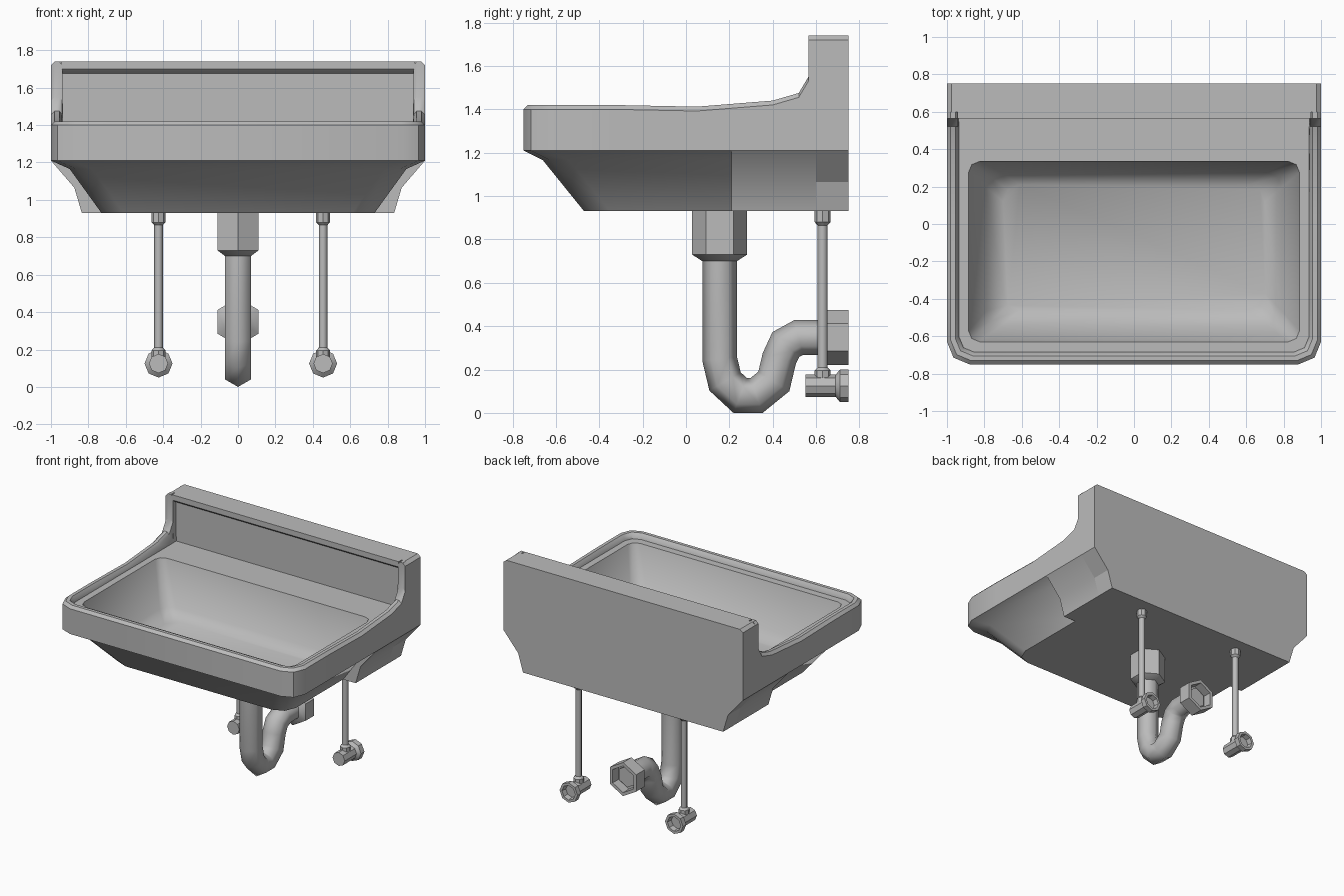
import bpy, bmesh, math
from mathutils import Vector

if "Cube" in bpy.data.objects:
    bpy.data.objects.remove(bpy.data.objects["Cube"])

grey = bpy.data.materials.new("ceramic_grey")
grey.use_nodes = True
grey.diffuse_color = (0.5, 0.5, 0.5, 1)
grey.node_tree.nodes["Principled BSDF"].inputs["Base Color"].default_value = (0.5, 0.5, 0.5, 1)


def loft(name, rows, closed=True, cap_start=False, cap_end=False, angle=35):
    """Skin a list of equal-length point rows into one object."""
    bm = bmesh.new()
    vs = [[bm.verts.new(p) for p in row] for row in rows]
    n = len(rows[0])
    for a, b in zip(vs, vs[1:]):
        for i in range(n if closed else n - 1):
            j = (i + 1) % n
            bm.faces.new((a[i], a[j], b[j], b[i]))
    if cap_start:
        bm.faces.new(vs[0][::-1])
    if cap_end:
        bm.faces.new(vs[-1])
    bmesh.ops.remove_doubles(bm, verts=bm.verts, dist=0.0001)
    bmesh.ops.recalc_face_normals(bm, faces=bm.faces)
    mesh = bpy.data.meshes.new(name)
    bm.to_mesh(mesh)
    bm.free()
    mesh.materials.append(grey)
    obj = bpy.data.objects.new(name, mesh)
    bpy.context.collection.objects.link(obj)
    bpy.ops.object.select_all(action="DESELECT")
    obj.select_set(True)
    bpy.context.view_layer.objects.active = obj
    bpy.ops.object.shade_smooth_by_angle(angle=math.radians(angle))
    return obj


def fix_up(obj):
    """Make an open skin's normals face up."""
    if sum(p.normal.z * p.area for p in obj.data.polygons) < 0:
        obj.data.flip_normals()


def corner(cx, cy, r, start):
    return [(cx + r * math.cos(math.radians(start + a)),
             cy + r * math.sin(math.radians(start + a))) for a in (0, 45, 90)]


def ring(x, front, back, z, r, r_back):
    """Rectangle with softened corners."""
    pts = (corner(x - r_back, back - r_back, r_back, 0) + corner(r_back - x, back - r_back, r_back, 90)
           + corner(r - x, front + r, r, 180) + corner(x - r, front + r, r, 270))
    return [(px, py, z) for px, py in pts]


def prism(name, points, a, b, place):
    return loft(name, [[place(u, v, t) for u, v in points] for t in (a, b)],
                cap_start=True, cap_end=True, angle=20)


def tube(name, x, path, sides=6, along=None, caps=True, angle=65):
    """Sweep a polygon along (y, z, radius) points at constant x."""
    pts = [Vector((x, y, z)) for y, z, r in path]
    rows = []
    for i, p in enumerate(pts):
        miter = 1
        if along:
            t = Vector(along)
        else:
            before = (p - pts[max(i - 1, 0)]).normalized()
            after = (pts[min(i + 1, len(pts) - 1)] - p).normalized()
            t = (before + after).normalized()
            if 0 < i < len(pts) - 1:
                miter = 1 / t.dot(after)
        side = Vector((0, -t.z, t.y)) * miter
        turns = [2 * math.pi * k / sides for k in range(sides)]
        rows.append([p + path[i][2] * (side * math.cos(a) + Vector((1, 0, 0)) * math.sin(a))
                     for a in turns])
    return loft(name, rows, cap_start=caps, cap_end=caps, angle=angle)


UP, BACK = (0, 0, 1), (0, 1, 0)
DECK = 1.38
SKIRT = 1.21
BASE = 0.93

# Raised rim: a rolled section swept around the front and up the side posts
side = [(0.6, 1.74), (0.565, 1.74), (0.565, 1.55), (0.52, 1.475), (0.4, 1.44), (0.05, 1.412), (-0.35, 1.42)]
section = [(0, None), (0, 0.02), (0.02, 0), (0.045, 0), (0.06, 0.02), (0.065, None)]
rows = []
for k, (inset, drop) in enumerate(section):
    x, r = 1 - inset, 0.12 - inset * 0.6
    bend = corner(x - r, inset - 0.75 + r, r, 270)[::-1]
    plan = [(x, y, top) for y, top in side] + [(px, py, 1.42) for px, py in bend]
    plan += [(-px, py, top) for px, py, top in reversed(plan)]
    flat = SKIRT if k == 0 else DECK
    rows.append([(px, py, flat if drop is None else top - drop) for px, py, top in plan])
rim = loft("rim", rows, closed=False)
fix_up(rim)

# Deck and sunken basin in one skin
basin = loft("basin", [
    ring(0.935, -0.685, 0.6, DECK, 0.081, 0.002),
    ring(0.885, -0.63, 0.335, DECK, 0.06, 0.06),
    ring(0.79, -0.545, 0.275, 1.06, 0.08, 0.08),
    ring(0.70, -0.46, 0.21, 1.0, 0.09, 0.09)], cap_end=True, angle=50)
fix_up(basin)

# Underside of the bowl
loft("bowl_underside", [
    ring(1.0, -0.75, 0.4, SKIRT, 0.12, 0.1),
    ring(0.9, -0.66, 0.4, 1.165, 0.12, 0.1),
    ring(0.73, -0.47, 0.4, BASE, 0.12, 0.1)], cap_end=True)

# Rear support below the deck, with a step where it meets the bowl
block = [(1, SKIRT), (0.875, 1.065), (0.835, BASE)]
bowl = [(1, SKIRT), (0.9, 1.165), (0.73, BASE)]


def mirrored(half):
    return half + [(-u, v) for u, v in reversed(half)]


support = loft("rear_support", [
    [(u, 0.6, v) for u, v in mirrored(block)],
    [(u, 0.21, v) for u, v in mirrored(block)],
    [(u, 0.21, v) for u, v in mirrored(bowl)]], closed=False)
if sum(p.normal.z * p.area for p in support.data.polygons) > 0:
    support.data.flip_normals()

# Backsplash slab and its overhanging top lip
prism("backsplash", mirrored([(0.975, 1.74), (1, 1.72)] + block), 0.6, 0.75,
      lambda u, v, t: (u, t, v))
prism("backsplash_lip", [(0.565, 1.74), (0.565, 1.7), (0.58, 1.685), (0.6, 1.675), (0.6, 1.74)],
      -0.945, 0.945, lambda u, v, t: (t, u, v))

# Drain: tailpiece, bent trap and wall nut
tube("drain_tailpiece", 0, [(0.155, BASE, 0.127), (0.155, 0.73, 0.127), (0.155, 0.7, 0.08)], along=UP, angle=40)
trap = [(0.155, 0.72), (0.155, 0.25), (0.18, 0.145), (0.25, 0.08), (0.325, 0.08),
        (0.405, 0.145), (0.43, 0.25), (0.46, 0.315), (0.52, 0.348), (0.7, 0.348)]
tube("drain_trap", 0, [(y, z, 0.08) for y, z in trap])
tube("wall_nut", 0, [(0.62, 0.348, 0.08), (0.65, 0.348, 0.127), (0.75, 0.348, 0.127),
                     (0.75, 0.348, 0.1), (0.68, 0.348, 0.1), (0.68, 0.348, 0.07)],
     along=BACK, caps=False, angle=40)

# Water supplies on both sides
for name, x in (("right", -0.425), ("left", 0.455)):
    y, z = 0.63, 0.125
    tube(name + "_supply_pipe", x, [(y, 0.15, 0.023), (y, 0.9, 0.023)], 8, UP)
    tube(name + "_supply_nut", x, [(y, 0.865, 0.023), (y, 0.88, 0.037), (y, BASE, 0.037)], 8, UP, angle=40)
    tube(name + "_valve_collar", x, [(y, 0.15, 0.037), (y, 0.195, 0.037), (y, 0.21, 0.023)], 8, UP, angle=40)
    tube(name + "_valve", x, [(0.55, z, 0.051), (0.69, z, 0.051), (0.71, z, 0.075), (0.75, z, 0.075),
                              (0.75, z, 0.055), (0.71, z, 0.05)], 8, BACK, angle=40)
